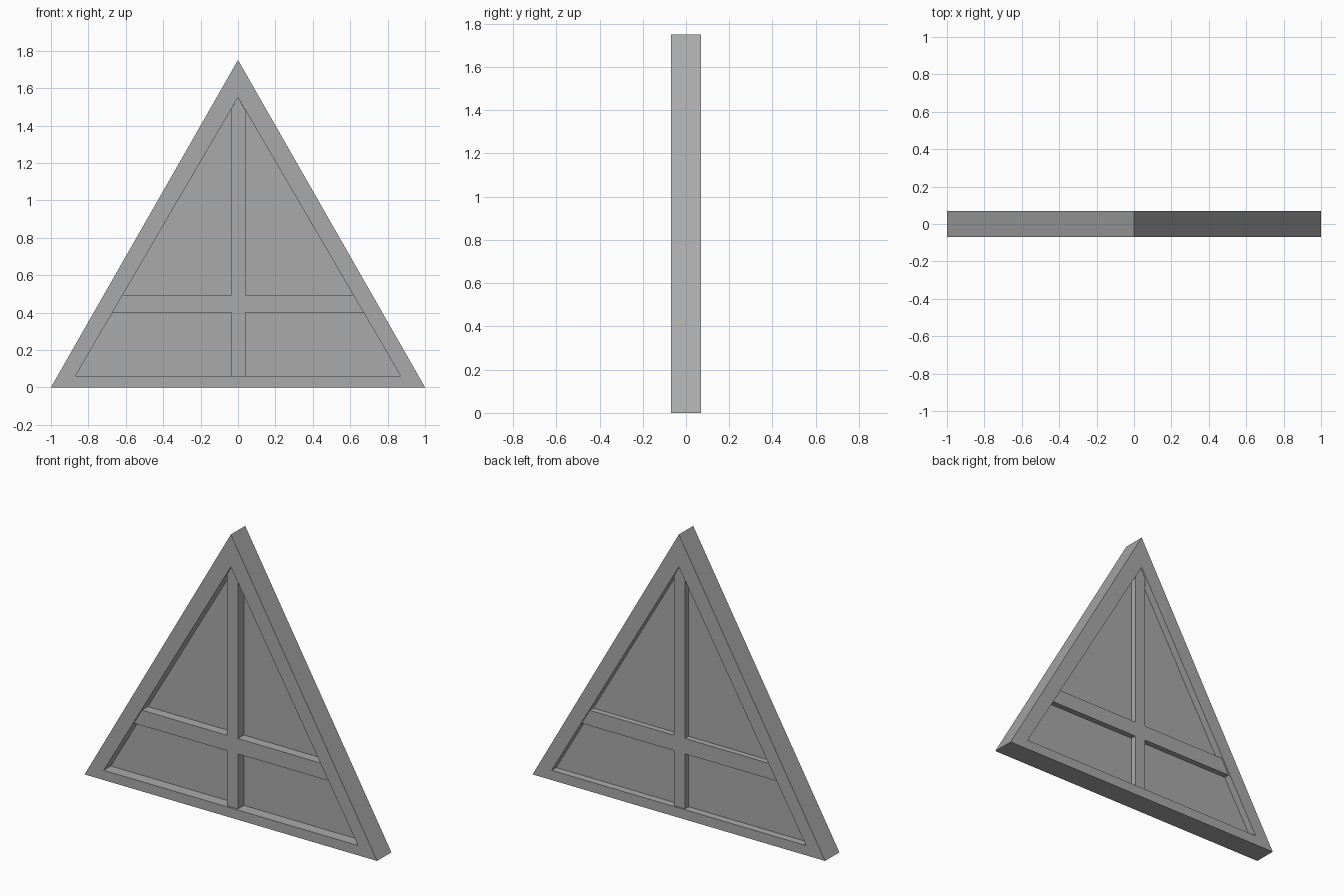
import bpy
import bmesh

cube = bpy.data.objects.get("Cube")
if cube:
    bpy.data.objects.remove(cube, do_unlink=True)

grey = bpy.data.materials.new("plain grey")
grey.use_nodes = True
colour = (0.4, 0.4, 0.4, 1)
grey.diffuse_color = colour
grey.node_tree.nodes["Principled BSDF"].inputs["Base Color"].default_value = colour

HALF_DEPTH = 0.07
OUTER = [(-1, 0), (1, 0), (0, 1.75)]
INNER = [(-0.87, 0.06), (0.87, 0.06), (0, 1.55)]


def finish(name, bm):
    bmesh.ops.recalc_face_normals(bm, faces=bm.faces)
    mesh = bpy.data.meshes.new(name)
    bm.to_mesh(mesh)
    bm.free()
    mesh.materials.append(grey)
    obj = bpy.data.objects.new(name, mesh)
    bpy.context.collection.objects.link(obj)
    return obj


def prism(name, profile, front, back):
    """Extrude an (x, z) profile from y = front to y = back."""
    bm = bmesh.new()
    face = bm.faces.new([bm.verts.new((x, front, z)) for x, z in profile])
    new = bmesh.ops.extrude_face_region(bm, geom=[face])["geom"]
    moved = [v for v in new if isinstance(v, bmesh.types.BMVert)]
    bmesh.ops.translate(bm, verts=moved, vec=(0, back - front, 0))
    return finish(name, bm)


def ring(name, outer, inner, depth):
    """Closed frame between two matching (x, z) outlines."""
    bm = bmesh.new()
    loops = [[bm.verts.new((x, y, z)) for x, z in outline]
             for outline, y in ((outer, -depth), (inner, -depth),
                                (inner, depth), (outer, depth))]
    n = len(outer)
    for k in range(4):
        a, b = loops[k], loops[(k + 1) % 4]
        for i in range(n):
            j = (i + 1) % n
            bm.faces.new((a[i], a[j], b[j], b[i]))
    return finish(name, bm)


def inner_half_width(z):
    """Half width of the opening at height z."""
    return 0.87 * (1.55 - z) / 1.49


# Outer triangular frame and the thin pane set inside it
ring("triangle_frame", OUTER, INNER, HALF_DEPTH)
prism("pane", INNER, 0.0, 0.025)

# Crossing glazing bars, standing proud of the pane on both sides
low, high = 0.40, 0.495
prism("horizontal_bar",
      [(-inner_half_width(low), low), (inner_half_width(low), low),
       (inner_half_width(high), high), (-inner_half_width(high), high)],
      -0.058, 0.06)
prism("vertical_bar",
      [(-0.035, 0.06), (0.04, 0.06), (0.04, 1.48), (0, 1.55), (-0.035, 1.49)],
      -0.058, 0.06)
